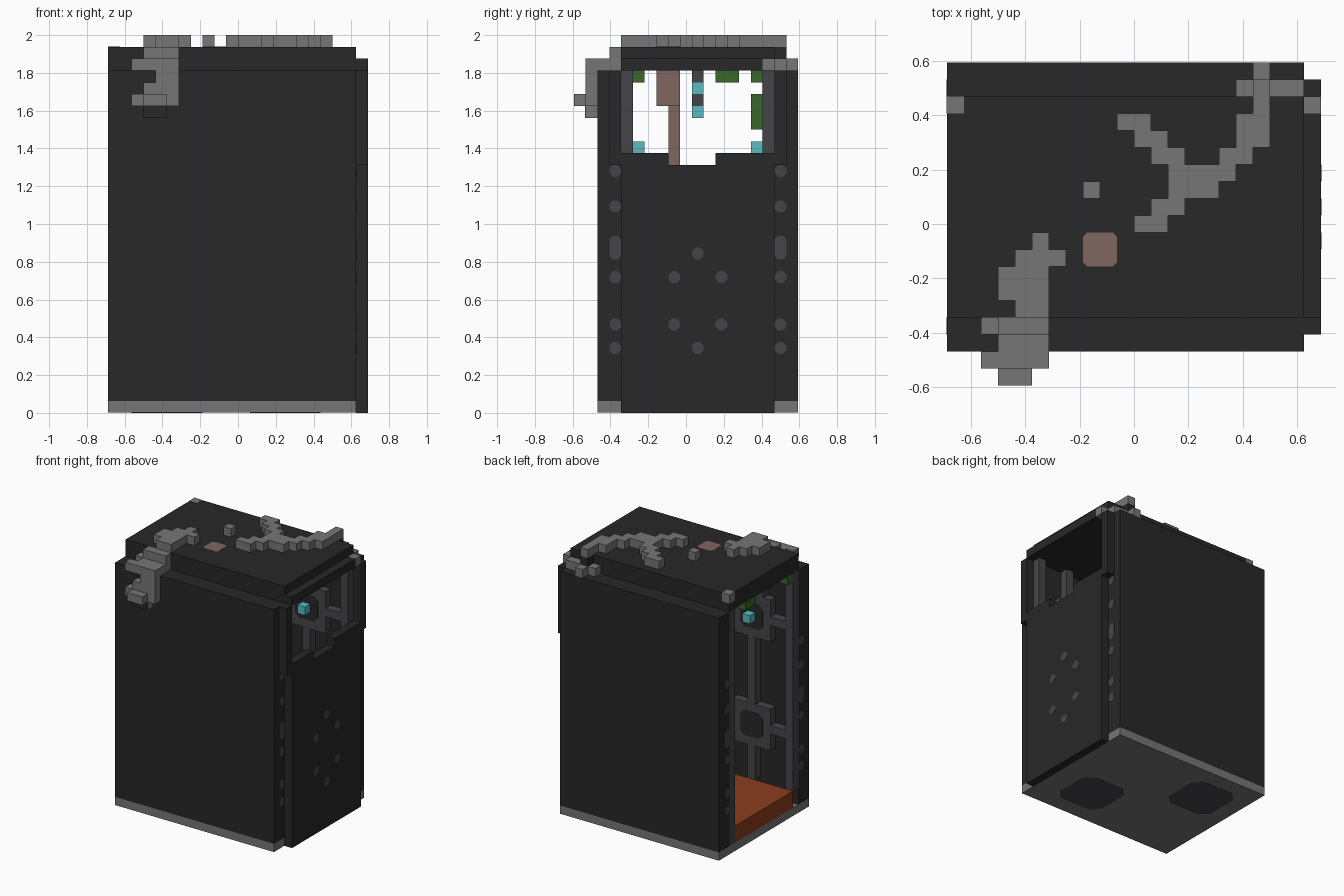
import bpy, bmesh
from mathutils import Matrix, Vector

U = 0.0625                                  # one block
ORIGIN = Vector((-11, -9.5, 0))             # corner of the block grid

if "Cube" in bpy.data.objects:
    bpy.data.objects.remove(bpy.data.objects["Cube"])


def material(name, r, g, b):
    m = bpy.data.materials.new(name)
    m.use_nodes = True
    m.diffuse_color = (r, g, b, 1)
    bsdf = next(n for n in m.node_tree.nodes if n.type == 'BSDF_PRINCIPLED')
    bsdf.inputs["Base Color"].default_value = (r, g, b, 1)
    bsdf.inputs["Roughness"].default_value = 0.9
    return m


DARK = material("charcoal", .021, .021, .021)
GREY = material("stone grey", .18, .18, .18)
PIPE = material("pipe grey", .06, .06, .068)
BROWN = material("bark brown", .215, .135, .115)
ORANGE = material("rust orange", .26, .046, .013)
GREEN = material("leaf green", .04, .135, .025)
CYAN = material("lamp cyan", .1, .5, .53)


def finish(name, bm, mat):
    mesh = bpy.data.meshes.new(name)
    bm.to_mesh(mesh)
    bm.free()
    mesh.materials.append(mat)
    ob = bpy.data.objects.new(name, mesh)
    bpy.context.collection.objects.link(ob)


def add_box(bm, x0, x1, y0, y1, z0, z1):
    mid = (Vector((x0 + x1, y0 + y1, z0 + z1)) / 2 + ORIGIN) * U
    size = Vector((x1 - x0, y1 - y0, z1 - z0)) * U
    bmesh.ops.create_cube(bm, size=1, matrix=Matrix.Translation(mid) @ Matrix.Diagonal(size.to_4d()))


def boxes(name, mat, *spans):
    bm = bmesh.new()
    for s in spans:
        add_box(bm, *s)
    finish(name, bm, mat)


def add_plate(bm, axis, mid, w, h, cut=.3, thick=.02):
    """Thin plate with chamfered corners, facing along the axis."""
    a, b = w / 2, h / 2
    outline = [(a, cut - b), (a, b - cut), (a - cut, b), (cut - a, b),
               (-a, b - cut), (-a, cut - b), (cut - a, -b), (a - cut, -b)]
    rings = []
    for n in (-thick, thick):
        ring = []
        for p, q in outline:
            offset = {'x': (n, p, q), 'y': (p, n, q), 'z': (p, q, n)}[axis]
            ring.append(bm.verts.new((Vector(mid) + Vector(offset) + ORIGIN) * U))
        rings.append(ring)
        bm.faces.new(ring)
    for i in range(8):
        j = (i + 1) % 8
        bm.faces.new((rings[0][i], rings[0][j], rings[1][j], rings[1][i]))
    bmesh.ops.recalc_face_normals(bm, faces=bm.faces)


# Base and the two patches under it
boxes("base", GREY, (0, 21, 2, 19, .02, 1))
bm = bmesh.new()
for x, y in ((5, 14), (15, 7)):
    add_plate(bm, 'z', (x, y, .02), 6, 6, 1)
finish("underside_patches", bm, PIPE)

# Shell
boxes("front_wall", DARK, (0, 21, 2, 4, 1, 29))
boxes("back_wall", DARK, (0, 21, 17, 19, 1, 29))
boxes("roof", DARK, (0, 21, 4, 17, 29, 31))
boxes("left_panel", DARK, (21, 22, 4, 17, 0, 21),
      (21, 22, 4, 8, 21, 22), (21, 22, 12, 17, 21, 22))
boxes("window_frame", DARK, (21, 22, 3, 4, 21, 29), (21, 22, 17, 18, 21, 29),
      (21, 22, 4, 16, 29, 30))
boxes("floor_block", ORANGE, (0, 21, 5, 16, 1, 3))

# Studs on the wall ends and on the panel
bm = bmesh.new()
for x in (0, 21):
    for y in (3.5, 17.5):
        for z in (5.5, 7.5, 11.5, 17.5, 20.5):
            add_plate(bm, 'x', (x, y, z), 1, 1)
        add_plate(bm, 'x', (x, y, 14), 1, 2)
for y, z in ((10.5, 5.5), (8.5, 7.5), (12.5, 7.5), (8.5, 11.5), (12.5, 11.5), (10.5, 13.5)):
    add_plate(bm, 'x', (22, y, z), 1, 1)
finish("studs", bm, PIPE)

# Pipework on both inner walls, mirrored about the middle
pipes, insets, lamps = bmesh.new(), bmesh.new(), bmesh.new()
for y, inner in ((4, 5), (16, 16)):
    for flip in (False, True):
        def pipe(x0, x1, z0, z1):
            if flip:
                x0, x1 = 21 - x1, 21 - x0
            add_box(pipes, x0, x1, y, y + 1, z0, z1)
        pipe(0, 1, 3 if y == 4 else 1, 29)
        centre = 15.5 if flip else 5.5
        for z in (7, 20):
            pipe(3, 8, z, z + 5)
            pipe(1, 3, z + 2, z + 3)
            add_plate(insets, 'y', (centre, inner, z + 2.5), 3, 3, .5)
        pipe(5, 6, 3, 7)
        pipe(5, 6, 12, 20)
        pipe(4, 5, 25, 29)
        lamp_y = 5 if y == 4 else 15
        add_box(lamps, centre - .5, centre + .5, lamp_y, lamp_y + 1, 22, 23)
finish("wall_pipes", pipes, PIPE)
finish("pipe_insets", insets, DARK)
finish("wall_lamps", lamps, CYAN)

# Trunk through the roof, thin root below it
boxes("trunk", BROWN, (8, 10, 7, 9, 26, 29), (8, 9, 8, 9, 20, 26))
bm = bmesh.new()
add_plate(bm, 'z', (9, 8, 31), 2, 2, .25)
finish("trunk_top", bm, BROWN)

# Hanging lamp chain and leaves
boxes("chain_lamps", CYAN, (10, 11, 10, 11, 25, 26), (10, 11, 10, 11, 27, 28))
boxes("chain_links", PIPE, (10, 11, 10, 11, 26, 27), (10, 11, 10, 11, 28, 29))
boxes("leaves", GREEN, (0, 3, 5, 6, 28, 29), (0, 1, 12, 14, 28, 29),
      (10, 11, 15, 16, 28, 29), (10, 11, 15, 16, 24, 27))


# Rubble trails on the roof: each row is (y, x start, x end)
def trail(name, rows, *extra):
    boxes(name, GREY, *[(a, b, y, y + 1, 31, 32) for y, a, b in rows], *extra)


trail("front_trail", [(8, 5, 6), (7, 4, 7), (6, 3, 6), (5, 3, 6), (4, 4, 6)],
      (3, 6, 3, 4, 30, 31), (2, 6, 3, 4, 29, 30), (3, 6, 2, 3, 29, 30),
      (2, 6, 1, 2, 29, 30), (4, 6, 1, 2, 28, 29), (3, 6, 1, 2, 27, 28),
      (2, 6, 1, 2, 26, 27), (3, 5, 1, 2, 25, 26), (3, 5, 0, 1, 26, 27))
boxes("trail_shadow_plate", DARK, (3, 5, .95, 1, 25, 26))
trail("back_trail", [(17, 18, 19), (16, 18, 19), (15, 17, 19), (14, 17, 19), (13, 16, 18),
                     (12, 13, 17), (11, 13, 16), (10, 12, 14), (9, 11, 13),
                     (13, 12, 14), (14, 11, 13), (15, 10, 12)],
      (17, 21, 17, 18, 29, 30), (18, 19, 18, 19, 29, 30), (21, 22, 16, 17, 29, 30))
boxes("trail_support", DARK, (18, 19, 17, 18, 30, 31))
boxes("loose_stones", GREY, (8, 9, 11, 12, 31, 32), (-.02, 1, 16, 17.02, 30, 31.02))
